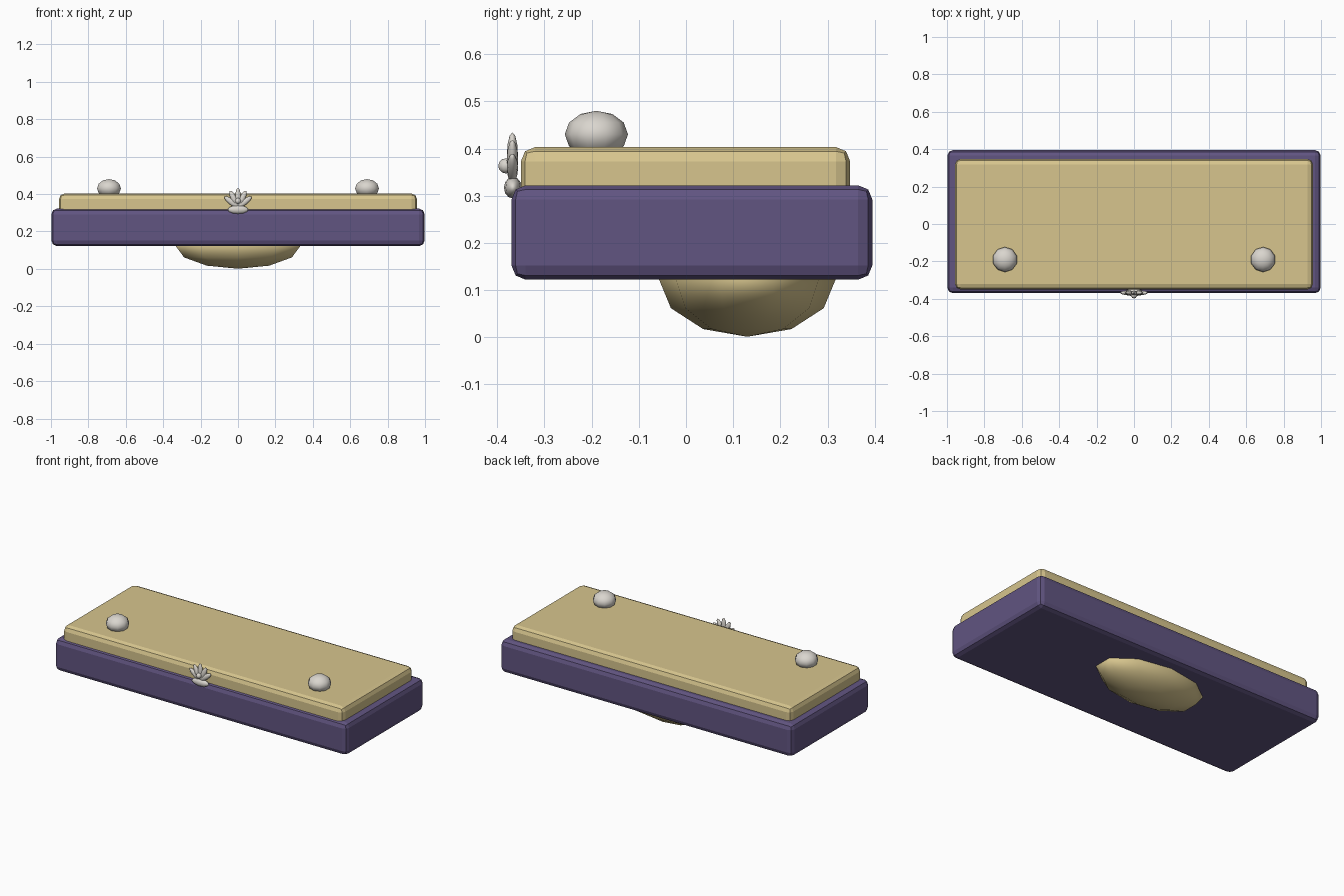
import bpy
import math

cube = bpy.data.objects.get("Cube")
if cube:
    bpy.data.objects.remove(cube, do_unlink=True)


def material(name, rgb):
    mat = bpy.data.materials.new(name)
    mat.use_nodes = True
    color = (*rgb, 1)
    mat.diffuse_color = color
    mat.node_tree.nodes["Principled BSDF"].inputs["Base Color"].default_value = color
    return mat


purple = material("muted purple", (0.12, 0.09, 0.22))
tan = material("warm tan", (0.68, 0.56, 0.27))
silver = material("pale silver", (0.70, 0.67, 0.62))


def slab(name, low, high, mat, bevel=0.03):
    """Box between two corners with two-step bevelled edges."""
    center = [(a + b) / 2 for a, b in zip(low, high)]
    bpy.ops.mesh.primitive_cube_add(size=1, location=center)
    ob = bpy.context.object
    ob.name = name
    ob.scale = [b - a for a, b in zip(low, high)]
    bpy.ops.object.transform_apply(location=False, rotation=False, scale=True)
    mod = ob.modifiers.new("Edges", "BEVEL")
    mod.width = bevel
    mod.segments = 2
    ob.data.materials.append(mat)
    return ob


def ellipsoid(name, center, radii, mat, tilt=0):
    """Low-poly smooth ball, stretched and optionally leaned sideways."""
    bpy.ops.mesh.primitive_uv_sphere_add(
        segments=10, ring_count=6, radius=1, location=center, rotation=(0, tilt, 0))
    ob = bpy.context.object
    ob.name = name
    ob.scale = radii
    bpy.ops.object.shade_smooth()
    ob.data.materials.append(mat)
    return ob


# Case body and lid
slab("case_body", (-0.998, -0.37, 0.122), (0.998, 0.395, 0.322), purple)
slab("case_lid", (-0.957, -0.35, 0.25), (0.957, 0.348, 0.403), tan)

# Domed foot under the body
ellipsoid("bottom_dome", (0, 0.13, 0.122), (0.35, 0.187, 0.121), tan)

# Knobs on the lid
for side, x in (("left", 0.69), ("right", -0.69)):
    ellipsoid(f"{side}_knob", (x, -0.19, 0.43), (0.067, 0.067, 0.05), silver)

# Shell clasp: fan of petals, pearl and base
pivot_z = 0.33
for i in range(5):
    angle = math.radians((i - 2) * 26)
    half = 0.052 - 0.003 * abs(i - 2)
    center = (half * math.sin(angle), -0.368, pivot_z + half * math.cos(angle))
    ellipsoid(f"clasp_petal_{i + 1}", center, (0.016, 0.012, half), silver, angle)
ellipsoid("clasp_pearl", (0, -0.382, 0.363), (0.016, 0.016, 0.016), silver)
ellipsoid("clasp_base", (0, -0.367, 0.317), (0.058, 0.019, 0.023), silver)
